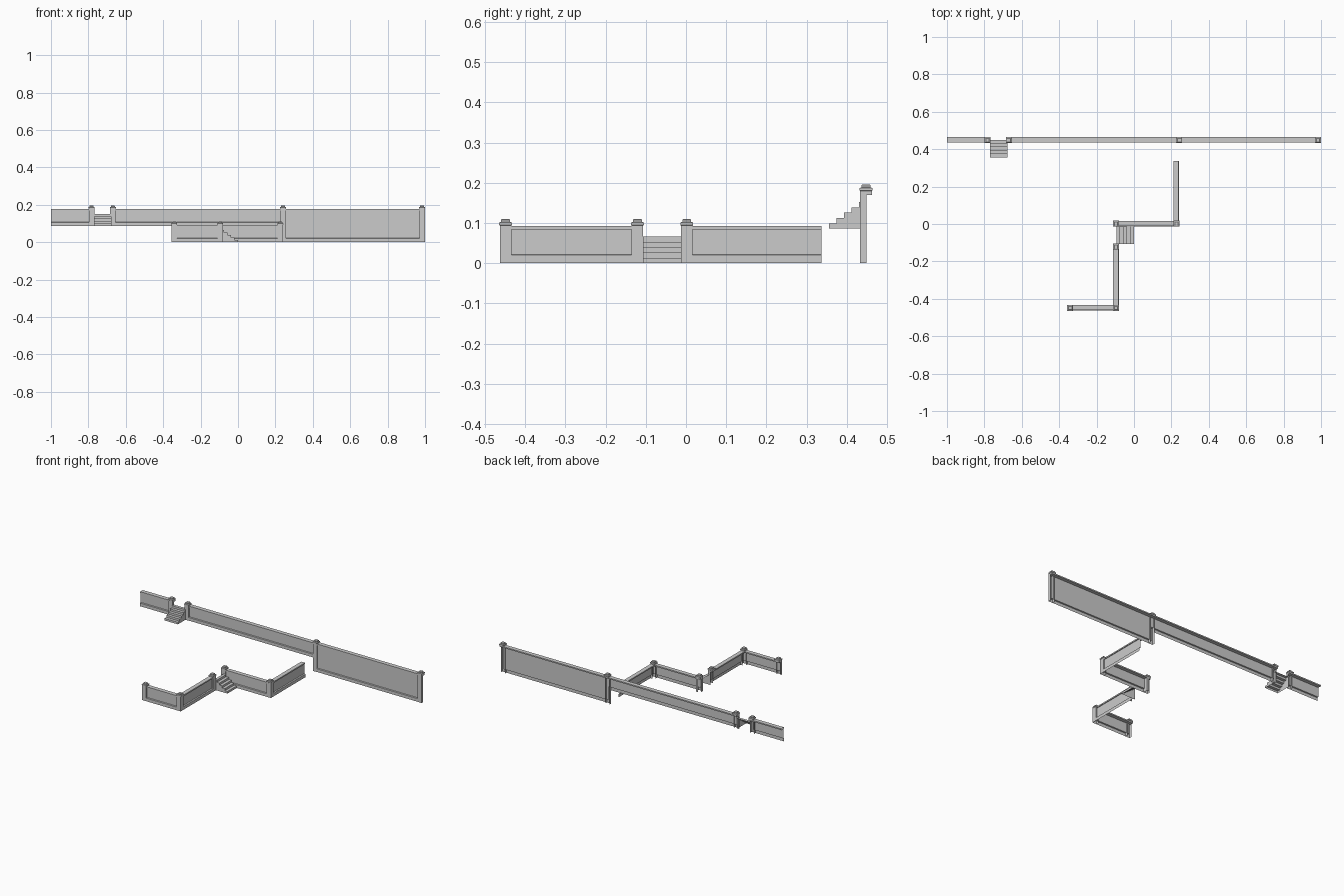
import bpy, bmesh

if "Cube" in bpy.data.objects:
    bpy.data.objects.remove(bpy.data.objects["Cube"])

LOW, HIGH = 0.092, 0.178      # wall tops of the two terraces
BASE2 = 0.086                 # ground level of the upper terrace
P = 0.032                     # pillar width
E = 0.0015                    # cap overhang
D = 0.016                     # depth of the pillar returns


def make(name, bm):
    bmesh.ops.remove_doubles(bm, verts=bm.verts, dist=1e-5)
    me = bpy.data.meshes.new(name)
    bm.to_mesh(me)
    bm.free()
    ob = bpy.data.objects.new(name, me)
    bpy.context.collection.objects.link(ob)


def bridge(bm, a, b):
    va, vb = [bm.verts.new(p) for p in a], [bm.verts.new(p) for p in b]
    for i in range(len(a) - 1):
        bm.faces.new((va[i], vb[i], vb[i + 1], va[i + 1]))


# Wall shell: outward relief profile swept from a to b; n is the inward direction
def wall(name, a, b, n, z0, zt):
    prof = [(E, z0), (E, z0 + .02), (.009, z0 + .022), (.009, zt - .008),
            (.004, zt - .008), (.004, zt), (.031, zt), (.031, zt - .008),
            (.009, zt - .008)]
    bm = bmesh.new()
    at = lambda p: [(p[0] + n[0] * d, p[1] + n[1] * d, z) for d, z in prof]
    bridge(bm, at(b), at(a))
    make(name, bm)


# Pillar: open-backed shaft along the visible sides, with a stepped closed cap
def pillar(name, x, y, z0, zt, kind):
    x0, x1, y0, y1 = x + E, x + P - E, y + E, y + P - E
    path = {
        'front': [(x0, y0 + D), (x0, y0), (x1, y0), (x1, y0 + D)],
        'right': [(x1 - D, y0), (x1, y0), (x1, y1), (x1 - D, y1)],
        'corner': [(x0, y0 + D), (x0, y0), (x1, y0), (x1, y1), (x1 - D, y1)],
    }[kind]
    bm = bmesh.new()
    bridge(bm, [(*p, zt + .006) for p in path][::-1], [(*p, z0) for p in path][::-1])
    rings = []
    for i, z in [(E, zt - .008), (E, zt + .002), (0, zt + .003), (0, zt + .009),
                 (.005, zt + .011), (.005, zt + .016), (.007, zt + .018)]:
        rings.append([bm.verts.new((x + u, y + v, z)) for u, v in
                      ((i, i), (P - i, i), (P - i, P - i), (i, P - i))])
    for r, s in zip(rings, rings[1:]):
        for k in range(4):
            bm.faces.new((r[k], r[(k + 1) % 4], s[(k + 1) % 4], s[k]))
    bm.faces.new(rings[0][::-1])
    bm.faces.new(rings[-1])
    make(name, bm)


# Stairs: stepped shell with side cheeks, open underneath
def stairs(name, o, run, side, z0, n=5, tread=.0187, rise=.0132):
    prof = [(0, 0)]
    for i in range(n):
        prof += [(i * tread, (i + 1) * rise), ((i + 1) * tread, (i + 1) * rise)]
    at = lambda t, w, z: (o[0] + run[0] * t + side[0] * w,
                          o[1] + run[1] * t + side[1] * w, z0 + z)
    W = .094
    bm = bmesh.new()
    bridge(bm, [at(t, 0, z) for t, z in prof], [at(t, W, z) for t, z in prof])
    for w in (0, W):
        for i in range(n):
            a, b, h = i * tread, (i + 1) * tread, (i + 1) * rise
            bm.faces.new([bm.verts.new(at(t, w, z)) for t, z in
                          ((a, 0), (b, 0), (b, h), (a, h))])
    bmesh.ops.recalc_face_normals(bm, faces=bm.faces)
    make(name, bm)


INY, INX = (0, 1), (-1, 0)

# Upper terrace, along the back
Y = .433
wall("upper_wall_left", (-1, Y), (-.785, Y), INY, BASE2, HIGH)
wall("upper_wall_middle", (-.67, Y), (.24, Y), INY, BASE2, HIGH)
wall("tall_wall", (.24, Y), (.985, Y), INY, 0, HIGH)
for i, (x, z) in enumerate([(-.799, BASE2), (-.685, BASE2), (.225, 0), (.968, 0)]):
    pillar(f"upper_pillar_{i + 1}", x, Y - .001, z, HIGH, 'front')
stairs("upper_stairs", (-.77, .356), (0, 1), (1, 0), BASE2)

# Lower terrace, stepping across the middle
wall("lower_wall_1", (-.345, -.465), (-.084, -.465), INY, 0, LOW)
wall("lower_wall_2", (-.08, -.461), (-.08, -.12), INX, 0, LOW)
wall("lower_wall_3", (-.095, -.014), (.239, -.014), INY, 0, LOW)
wall("lower_wall_4", (.243, -.01), (.243, .337), INX, 0, LOW)
for i, (x, y, k) in enumerate([(-.357, -.465, 'front'), (-.112, -.465, 'corner'),
                               (-.112, -.137, 'right'), (-.112, -.014, 'corner'),
                               (.211, -.014, 'corner')]):
    pillar(f"lower_pillar_{i + 1}", x, y, 0, LOW, k)
stairs("lower_stairs", (0, -.107), (-1, 0), (0, 1), 0)
